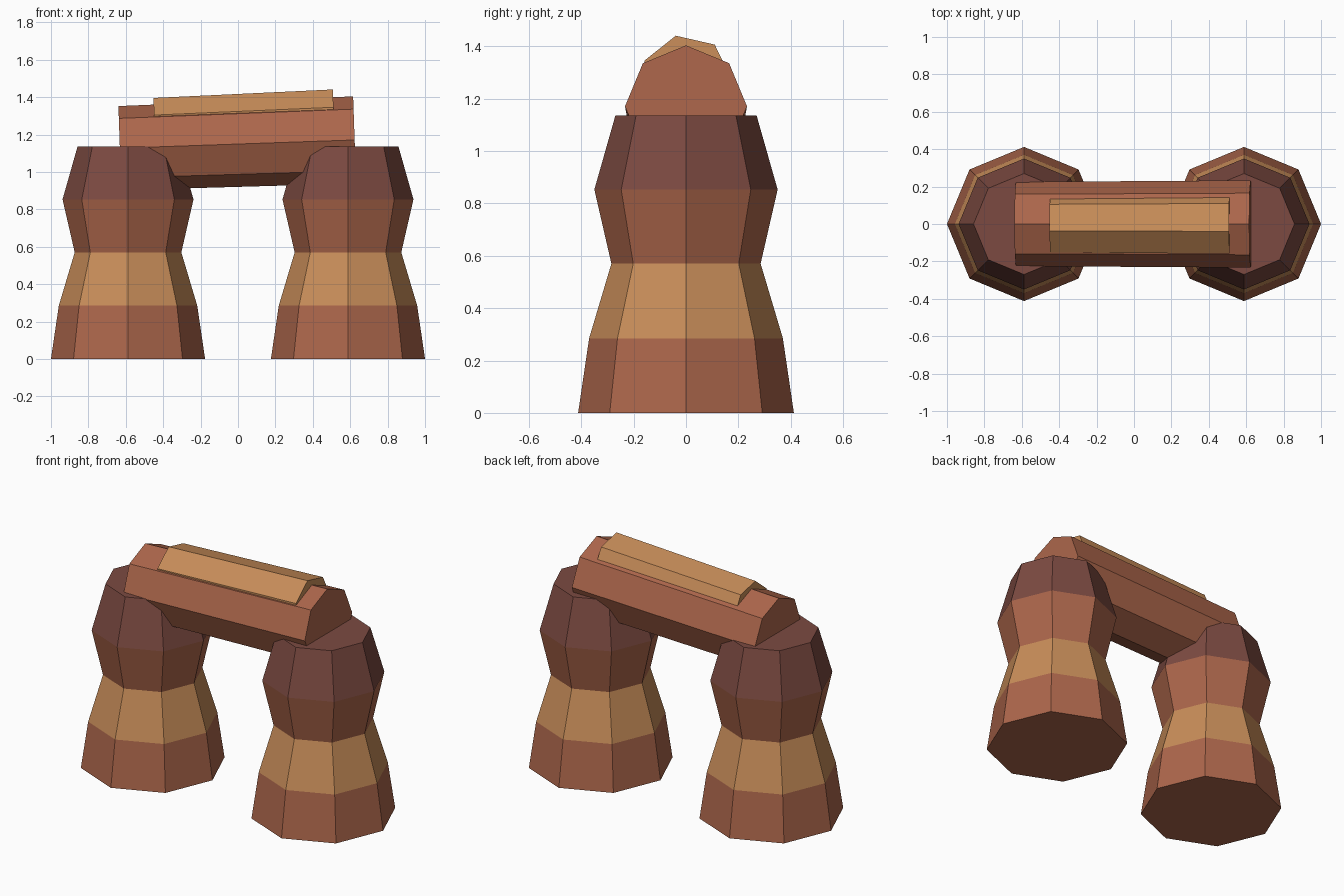
import bpy, bmesh, math

cube = bpy.data.objects.get("Cube")
if cube:
    bpy.data.objects.remove(cube, do_unlink=True)


def material(name, hex_code):
    """Flat material from an sRGB hex colour."""
    rgb = [int(hex_code[i:i + 2], 16) / 255 for i in range(0, 6, 2)]
    linear = [c / 12.92 if c < 0.04 else ((c + 0.055) / 1.055) ** 2.4 for c in rgb]
    mat = bpy.data.materials.new(name)
    mat.use_nodes = True
    mat.diffuse_color = (*linear, 1)
    bsdf = mat.node_tree.nodes["Principled BSDF"]
    bsdf.inputs["Base Color"].default_value = (*linear, 1)
    bsdf.inputs["Roughness"].default_value = 0.9
    return mat


RED = material("red rock", "AC664B")
TAN = material("tan rock", "C88D59")
DARK = material("dark rock", "7C4A41")


def prism(name, sides, rings, bands, phase=0):
    """Capped flat-faced column through (height, radius) rings, one material per band."""
    bm = bmesh.new()
    loops = []
    for z, r in rings:
        angles = [phase + math.tau * i / sides for i in range(sides)]
        loops.append([bm.verts.new((r * math.cos(a), r * math.sin(a), z)) for a in angles])
    mats = list(dict.fromkeys(bands))
    for low, high, mat in zip(loops, loops[1:], bands):
        for i in range(sides):
            j = (i + 1) % sides
            face = bm.faces.new((low[i], low[j], high[j], high[i]))
            face.material_index = mats.index(mat)
    bm.faces.new(loops[0][::-1]).material_index = mats.index(bands[0])
    bm.faces.new(loops[-1]).material_index = mats.index(bands[-1])
    mesh = bpy.data.meshes.new(name)
    bm.to_mesh(mesh)
    bm.free()
    for mat in mats:
        mesh.materials.append(mat)
    obj = bpy.data.objects.new(name, mesh)
    bpy.context.collection.objects.link(obj)
    return obj


# Two banded pillars with a pinched waist
pillar_rings = [(0, 0.412), (0.285, 0.37), (0.57, 0.285), (0.853, 0.35), (1.135, 0.27)]
for side, x in (("left", 0.588), ("right", -0.588)):
    pillar = prism(side + "_pillar", 8, pillar_rings, [RED, TAN, RED, DARK])
    pillar.location.x = x

# Slightly tilted span resting in the pillar tops
span = prism("arch_span", 8, [(-0.628, 0.225), (0.628, 0.233)], [RED])
span.location = (-0.004, 0, 1.149)
span.rotation_euler.y = math.radians(90 - 2)

# Seven-sided ledge sunk into the top of the span
ledge = prism("top_ledge", 7, [(-0.48, 0.169), (0.48, 0.176)], [TAN], phase=math.pi / 2)
ledge.location = (0.034, 0, 1.25)
ledge.rotation_euler.y = math.radians(90 - 2.3)
